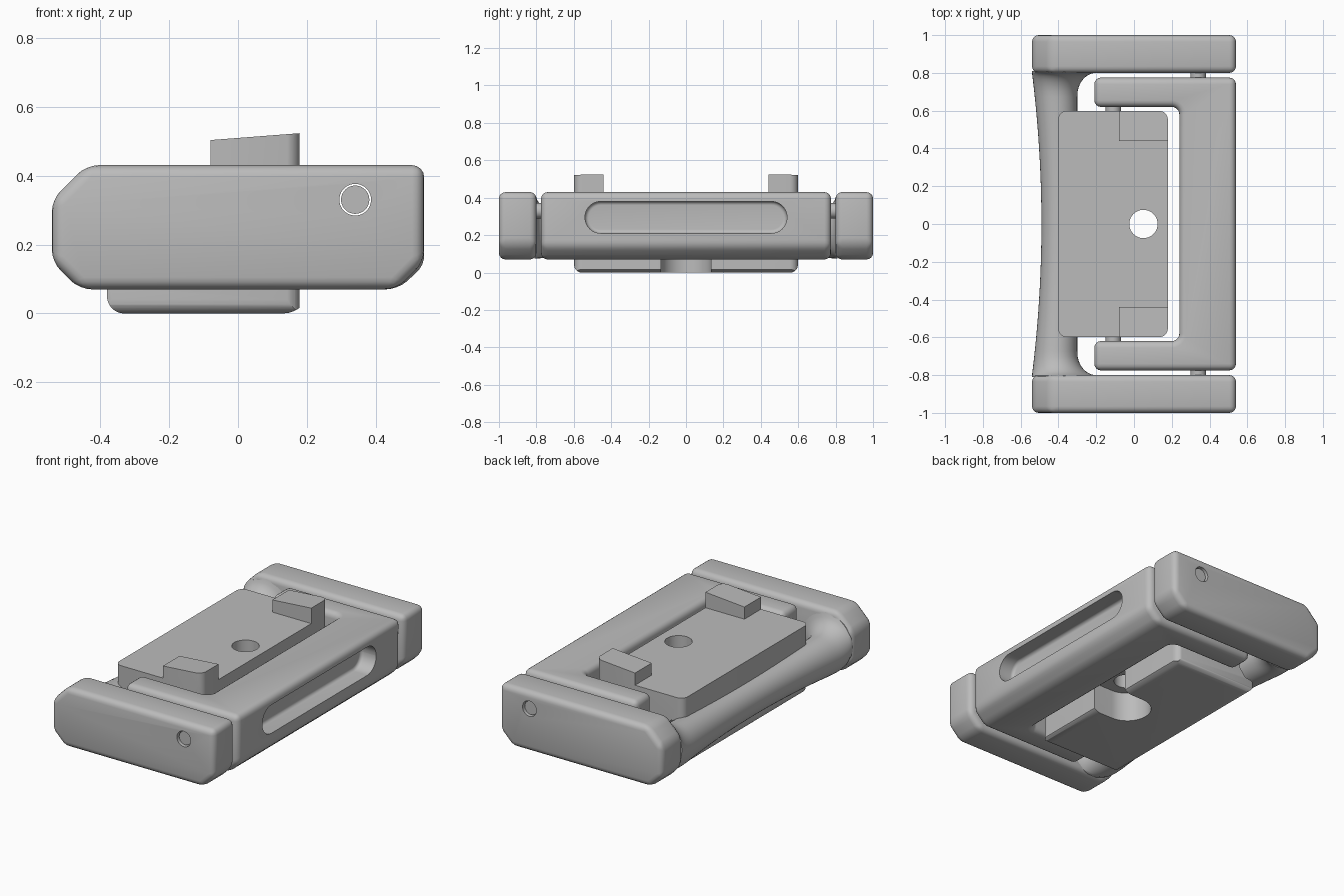
import bpy, bmesh
from math import sin, cos, pi, sqrt
from mathutils import Vector

cube = bpy.data.objects.get("Cube")
if cube:
    bpy.data.objects.remove(cube, do_unlink=True)

grey = bpy.data.materials.new("plain grey")
grey.use_nodes = True
colour = (0.5, 0.5, 0.5, 1)
grey.diffuse_color = colour
grey.node_tree.nodes["Principled BSDF"].inputs["Base Color"].default_value = colour


def add(name, bm):
    bmesh.ops.recalc_face_normals(bm, faces=bm.faces)
    mesh = bpy.data.meshes.new(name)
    bm.to_mesh(mesh)
    bm.free()
    mesh.materials.append(grey)
    ob = bpy.data.objects.new(name, mesh)
    bpy.context.collection.objects.link(ob)
    return ob


def prism(name, points, axis, lo, hi):
    """Extrude a 2D outline along an axis; outline uses the other two axes in order."""
    bm = bmesh.new()
    verts = []
    for p in points:
        co = list(p)
        co.insert(axis, lo)
        verts.append(bm.verts.new(co))
    face = bm.faces.new(verts)
    out = bmesh.ops.extrude_face_region(bm, geom=[face])
    shift = Vector((0, 0, 0))
    shift[axis] = hi - lo
    bmesh.ops.translate(bm, vec=shift, verts=[g for g in out["geom"] if isinstance(g, bmesh.types.BMVert)])
    return add(name, bm)


def arc(cx, cy, r, start, end, n=8):
    return [(cx + r * cos(start + (end - start) * i / n),
             cy + r * sin(start + (end - start) * i / n)) for i in range(n + 1)]


def rounded(x0, y0, x1, y1, r):
    return (arc(x0 + r, y0 + r, r, pi, 1.5 * pi) + arc(x1 - r, y0 + r, r, 1.5 * pi, 2 * pi)
            + arc(x1 - r, y1 - r, r, 0, pi / 2) + arc(x0 + r, y1 - r, r, pi / 2, pi))


def circle(cx, cy, r, n=40):
    return arc(cx, cy, r, 0, 2 * pi, n)[:-1]


def apply(ob, mod):
    bpy.context.view_layer.objects.active = ob
    bpy.ops.object.modifier_apply(modifier=mod.name)


def combine(ob, other, operation="DIFFERENCE"):
    mod = ob.modifiers.new("cut", "BOOLEAN")
    mod.operation = operation
    mod.solver = "EXACT"
    mod.object = other
    apply(ob, mod)
    bpy.data.objects.remove(other, do_unlink=True)


def soften(ob, width, segments=4):
    mod = ob.modifiers.new("soft", "BEVEL")
    mod.width = width
    mod.segments = segments
    mod.limit_method = "ANGLE"
    mod.angle_limit = 0.6
    apply(ob, mod)


def smooth(ob):
    bpy.ops.object.select_all(action="DESELECT")
    ob.select_set(True)
    bpy.context.view_layer.objects.active = ob
    bpy.ops.object.shade_smooth_by_angle(angle=0.6)


def pin_hole():
    return prism("hole_cutter", circle(0.34, 0.33, 0.046), 1, -1.2, 1.2)


# End blocks and hinge pins
side = [(-0.54, 0.15), (-0.46, 0.07), (0.46, 0.07), (0.54, 0.15),
        (0.54, 0.43), (-0.44, 0.43), (-0.54, 0.33)]
for s, label in ((-1, "front"), (1, "back")):
    lo, hi = sorted((s * 0.8, s))
    block = prism(label + "_end_block", side, 1, lo, hi)
    soften(block, 0.035)
    combine(block, pin_hole())
    smooth(block)

    lo, hi = sorted((s * 0.5, s * 0.985))
    smooth(prism(label + "_hinge_pin", circle(0.34, 0.33, 0.041), 1, lo, hi))
    lo, hi = sorted((s * 0.55, s * 0.68))
    smooth(prism(label + "_cam_pin", circle(-0.11, 0.25, 0.04), 1, lo, hi))

# Waisted grip bar, flaring into the end blocks
bm = bmesh.new()
rings = []
steps = 48
for i in range(steps + 1):
    y = -0.81 * cos(pi * i / steps)
    t = min(abs(y) / 0.8, 1)
    u = max(0, (t * 0.8 - 0.68) / 0.12)
    flare = 0.1 * (1 - sqrt(1 - u * u))
    left, right = -0.49 - 0.05 * t * t, -0.30 + flare
    low, high = 0.1 - 0.025 * t * t, 0.30 + 0.03 * t * t + flare * 0.8
    ring = []
    for k in range(40):
        a = 2 * pi * k / 40
        ring.append(bm.verts.new(((left + right) / 2 + (right - left) / 2 * cos(a), y,
                                  (low + high) / 2 + (high - low) / 2 * sin(a))))
    rings.append(ring)
for a, b in zip(rings, rings[1:]):
    for k in range(40):
        bm.faces.new((a[k], a[k - 1], b[k - 1], b[k]))
bm.faces.new(rings[0])
bm.faces.new(rings[-1])
smooth(add("grip_bar", bm))

# Swinging U-shaped lever with a finger groove
plan = [(-0.21, -0.775), (0.54, -0.775), (0.54, 0.775), (-0.21, 0.775), (-0.21, 0.62)]
plan += arc(0.20, 0.58, 0.04, pi / 2, 0, 6) + arc(0.20, -0.58, 0.04, 0, -pi / 2, 6)
plan += [(-0.21, -0.62)]
lever = prism("lever", plan, 2, 0.07, 0.43)
combine(lever, prism("lever_trim", [(-0.5, 0), (0.39, 0), (0.54, 0.14), (0.54, 0.5), (-0.5, 0.5)],
                     1, -1, 1), "INTERSECT")
soften(lever, 0.035)
groove = prism("groove_cutter", rounded(-0.54, 0.21, 0.54, 0.38, 0.084), 0, 0.44, 0.64)
soften(groove, 0.06, 6)
combine(lever, groove)
combine(lever, pin_hole())
smooth(lever)

# Clamp body wrapping the bar, with two raised jaws
outline = [(0.18, 0.05), (0.18, 0.43), (-0.40, 0.43), (-0.40, 0.285), (-0.32, 0.285),
           (-0.28, 0.24), (-0.28, 0.13), (-0.32, 0.08), (-0.38, 0.07)]
outline += arc(-0.33, 0.05, 0.05, pi, 1.5 * pi) + arc(0.13, 0.08, 0.08, 1.5 * pi, 1.75 * pi, 4)
body = prism("clamp_body", outline, 1, -0.6, 0.6)
for s in (-1, 1):
    lo, hi = sorted((s * 0.44, s * 0.6))
    jaw = prism("jaw", [(-0.08, 0.35), (0.18, 0.35), (0.18, 0.523), (-0.08, 0.503)], 1, lo, hi)
    combine(body, jaw, "UNION")
combine(body, prism("plan_trim", rounded(-0.401, -0.599, 0.179, 0.599, 0.045), 2, -0.5, 1), "INTERSECT")
combine(body, prism("end_trim", rounded(-0.598, 0, 0.598, 1, 0.04), 0, -1, 1), "INTERSECT")

# Centre hole, with an open-sided recess underneath
combine(body, prism("bore", circle(0.05, 0, 0.075), 2, -1, 1))
recess = arc(0.05, 0, 0.135, pi / 2, 1.5 * pi, 24) + [(0.3, -0.135), (0.3, 0.135)]
combine(body, prism("recess", recess, 2, -0.1, 0.18))
smooth(body)
